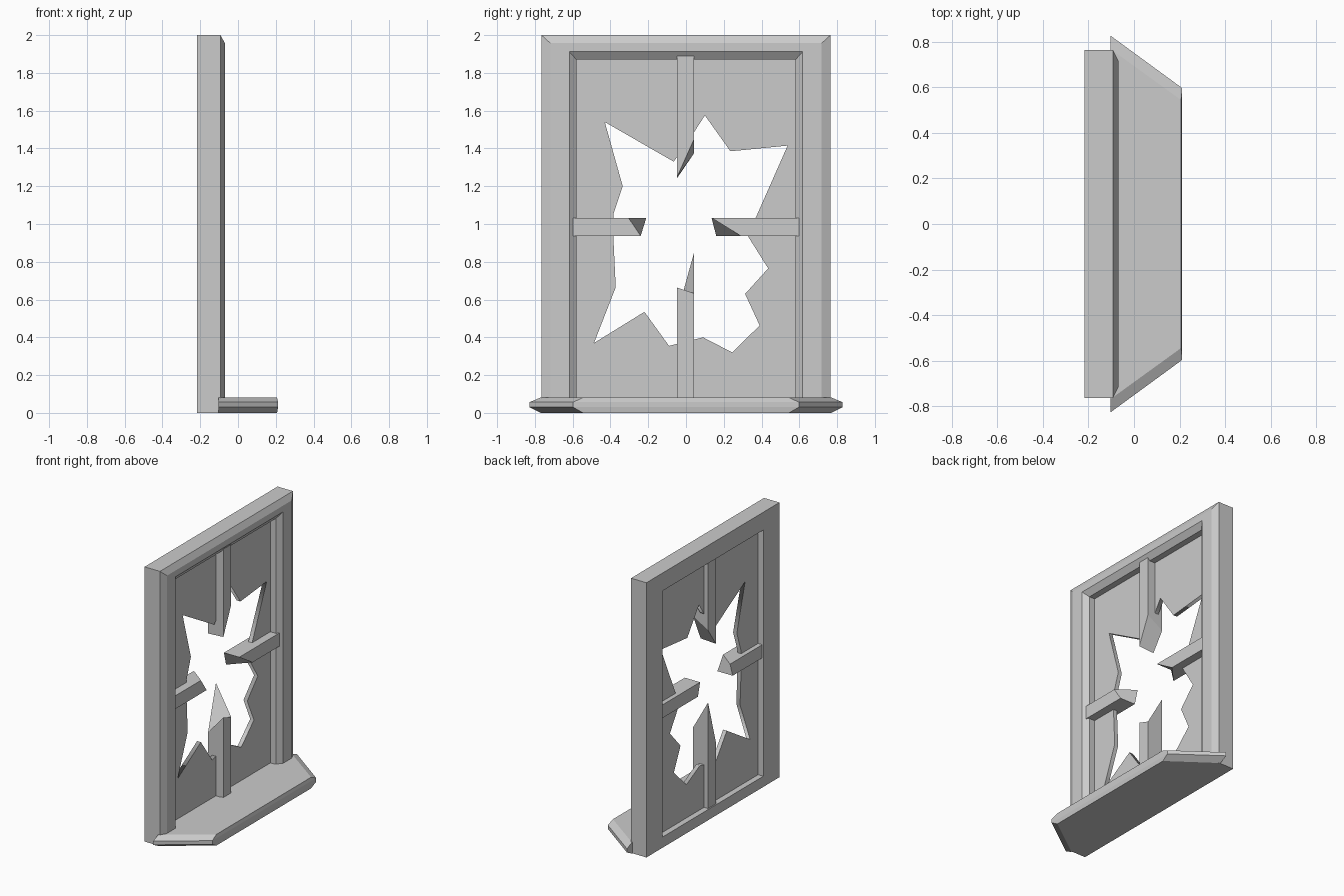
import bpy, bmesh, math

if "Cube" in bpy.data.objects:
    bpy.data.objects.remove(bpy.data.objects["Cube"])


def finish(name, bm):
    bmesh.ops.recalc_face_normals(bm, faces=bm.faces)
    mesh = bpy.data.meshes.new(name)
    bm.to_mesh(mesh)
    bm.free()
    obj = bpy.data.objects.new(name, mesh)
    bpy.context.collection.objects.link(obj)
    return obj


def loft(name, rings, closed=False):
    """Skin quads between matching rings; cap the ends unless closed."""
    bm = bmesh.new()
    loops = [[bm.verts.new(p) for p in ring] for ring in rings]
    pairs = list(zip(loops, loops[1:]))
    if closed:
        pairs.append((loops[-1], loops[0]))
    else:
        bm.faces.new(loops[0])
        bm.faces.new(loops[-1])
    for a, b in pairs:
        n = len(a)
        for i in range(n):
            j = (i + 1) % n
            bm.faces.new((a[i], a[j], b[j], b[i]))
    return finish(name, bm)


# Moulded frame: profile of (x, half width, bottom z, top z) swept round the opening
profile = [(-0.217, 0.765, 0, 2), (-0.093, 0.765, 0, 2),
           (-0.069, 0.718, 0, 1.957), (-0.069, 0.618, 0.078, 1.912),
           (-0.10, 0.58, 0.078, 1.87), (-0.217, 0.58, 0.078, 1.87)]
loft("window_frame",
     [[(x, -w, b), (x, w, b), (x, w, t), (x, -w, t)] for x, w, b, t in profile],
     closed=True)

# Tapered sill with chamfered edges: (z, back half width, front half width, front x)
levels = [(0, 0.77, 0.545, 0.207), (0.03, 0.828, 0.597, 0.212),
          (0.057, 0.828, 0.597, 0.212), (0.081, 0.77, 0.545, 0.207)]
loft("window_sill",
     [[(-0.104, -wb, z), (fx, -wf, z), (fx, wf, z), (-0.104, wb, z)]
      for z, wb, wf, fx in levels])

# Broken glazing bars: splintered end given at front-low, front-high, back-high, back-low
FRONT, BACK = -0.085, -0.208


def bar(name, vertical, base, tips):
    low, high = (-0.047, 0.043) if vertical else (0.937, 1.033)
    section = [(FRONT, low), (FRONT, high), (BACK, high), (BACK, low)]

    def point(x, side, along):
        return (x, side, along) if vertical else (x, along, side)
    loft(name, [[point(x, s, base) for x, s in section],
                [point(x, s, t) for (x, s), t in zip(section, tips)]])


bar("upper_bar", True, 1.89, (1.25, 1.45, 1.375, 1.243))
bar("lower_bar", True, 0.06, (0.663, 0.633, 0.85, 0.525))
bar("left_bar", False, -0.60, (-0.24, -0.305, -0.21, -0.24))
bar("right_bar", False, 0.60, (0.29, 0.135, 0.135, 0.16))

# Shattered pane: rectangle with a jagged hole, as a filled extruded curve
hole = [(-0.43, 1.54), (-0.065, 1.33), (0.0, 1.42), (0.10, 1.575), (0.235, 1.385),
        (0.538, 1.415), (0.37, 1.035), (0.325, 0.94), (0.435, 0.765),
        (0.313, 0.63), (0.39, 0.463), (0.245, 0.32), (0.09, 0.40),
        (-0.09, 0.355), (-0.22, 0.535), (-0.487, 0.37), (-0.372, 0.665),
        (-0.385, 0.94), (-0.385, 1.05), (-0.335, 1.20)]
outer = [(-0.59, 0.07), (0.59, 0.07), (0.59, 1.88), (-0.59, 1.88)]
curve = bpy.data.curves.new("broken_pane", 'CURVE')
curve.dimensions = '2D'
curve.fill_mode = 'BOTH'
curve.extrude = 0.015
for points in (outer, hole):
    spline = curve.splines.new('POLY')
    spline.points.add(len(points) - 1)
    for p, (y, z) in zip(spline.points, points):
        p.co = (y, z, 0, 1)
    spline.use_cyclic_u = True
pane = bpy.data.objects.new("broken_pane", curve)
bpy.context.collection.objects.link(pane)
pane.rotation_euler = (math.pi / 2, 0, math.pi / 2)
pane.location.x = -0.16
bpy.context.view_layer.objects.active = pane
pane.select_set(True)
bpy.ops.object.convert(target='MESH')
